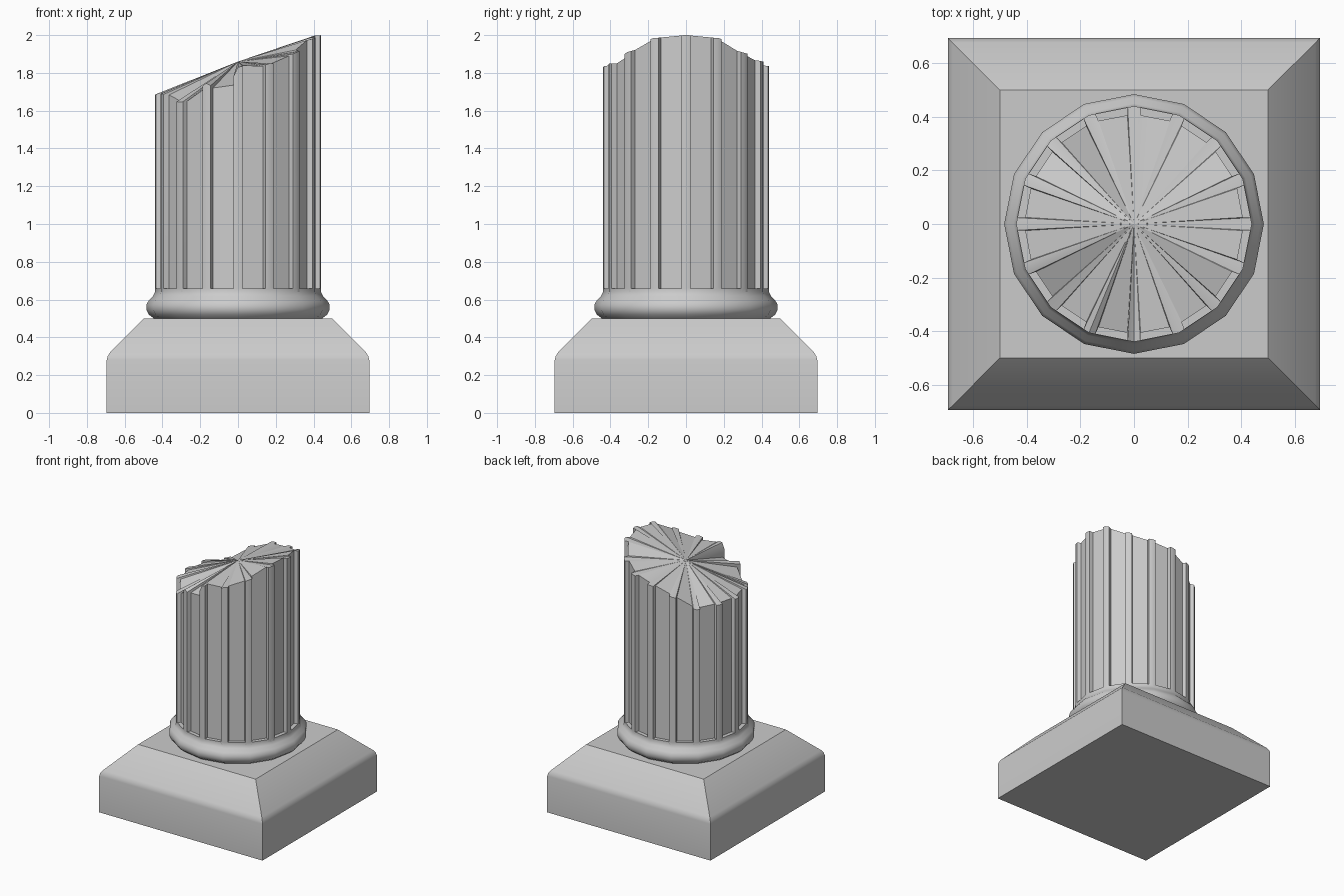
import bpy, bmesh, math
from mathutils import Vector

if "Cube" in bpy.data.objects:
    bpy.data.objects.remove(bpy.data.objects["Cube"])

N = 16  # sides and ridges of the column


def finish(name, bm, angle=30):
    bmesh.ops.recalc_face_normals(bm, faces=bm.faces)
    me = bpy.data.meshes.new(name)
    bm.to_mesh(me)
    bm.free()
    ob = bpy.data.objects.new(name, me)
    bpy.context.collection.objects.link(ob)
    bpy.ops.object.select_all(action='DESELECT')
    ob.select_set(True)
    bpy.context.view_layer.objects.active = ob
    bpy.ops.object.shade_smooth_by_angle(angle=math.radians(angle))
    return ob


def lathe(name, profile, sides, turn=0.0):
    bm = bmesh.new()
    rings = [[bm.verts.new((r * math.cos(turn + math.tau * i / sides),
                            r * math.sin(turn + math.tau * i / sides), z))
              for i in range(sides)] for r, z in profile]
    for a, b in zip(rings, rings[1:]):
        for i in range(sides):
            j = (i + 1) % sides
            bm.faces.new((a[i], a[j], b[j], b[i]))
    bm.faces.new(rings[0])
    bm.faces.new(rings[-1])
    return finish(name, bm)


# Square plinth with a sloped, softly rounded shoulder
s = math.sqrt(2)
lathe("plinth", [(0.695 * s, 0), (0.695 * s, 0.28), (0.69 * s, 0.3),
                 (0.677 * s, 0.321), (0.5 * s, 0.5)], 4, math.pi / 4)

# Rounded ring under the shaft
lathe("base_ring", [(0.445, 0.5), (0.472, 0.52), (0.485, 0.545), (0.485, 0.572),
                    (0.473, 0.595), (0.45, 0.618), (0.44, 0.64), (0.44, 0.658)], N)

# Broken shaft: ridge-top heights counter-clockwise from +x
ridge_h = [2.0, 1.985, 1.905, 1.86, 1.835, 1.775, 1.68, 1.69,
           1.685, 1.69, 1.645, 1.745, 1.83, 1.85, 1.91, 1.985]
# Chipped flutes: index -> heights at its two ends
flute_h = {10: (1.65, 1.715), 11: (1.72, 1.735), 12: (1.84, 1.835), 13: (1.85, 1.89)}
R, DEPTH = 0.44, 0.028


def corner(i):
    a = math.tau * i / N
    return Vector((R * math.cos(a), R * math.sin(a), 0))


outline = []  # (point, top height)
for i in range(N):
    p, q = corner(i), corner(i + 1)
    h0, h1 = ridge_h[i], ridge_h[(i + 1) % N]
    f0, f1 = flute_h.get(i, (h0 * 0.85 + h1 * 0.15, h0 * 0.15 + h1 * 0.85))
    inward = -(p + q).normalized() * DEPTH
    outline += [(p, h0),
                (p.lerp(q, 0.14), (h0 + f0) / 2),
                (p.lerp(q, 0.18) + inward, f0),
                (p.lerp(q, 0.82) + inward, f1),
                (p.lerp(q, 0.86), (h1 + f1) / 2)]

bm = bmesh.new()
low = [bm.verts.new((p.x, p.y, 0.62)) for p, h in outline]
top = [bm.verts.new((p.x, p.y, h)) for p, h in outline]
apex = bm.verts.new((0, 0, 1.86))
for i in range(len(outline)):
    j = (i + 1) % len(outline)
    bm.faces.new((low[i], low[j], top[j], top[i]))
    bm.faces.new((top[i], top[j], apex))
bm.faces.new(low)
finish("fluted_shaft", bm)
